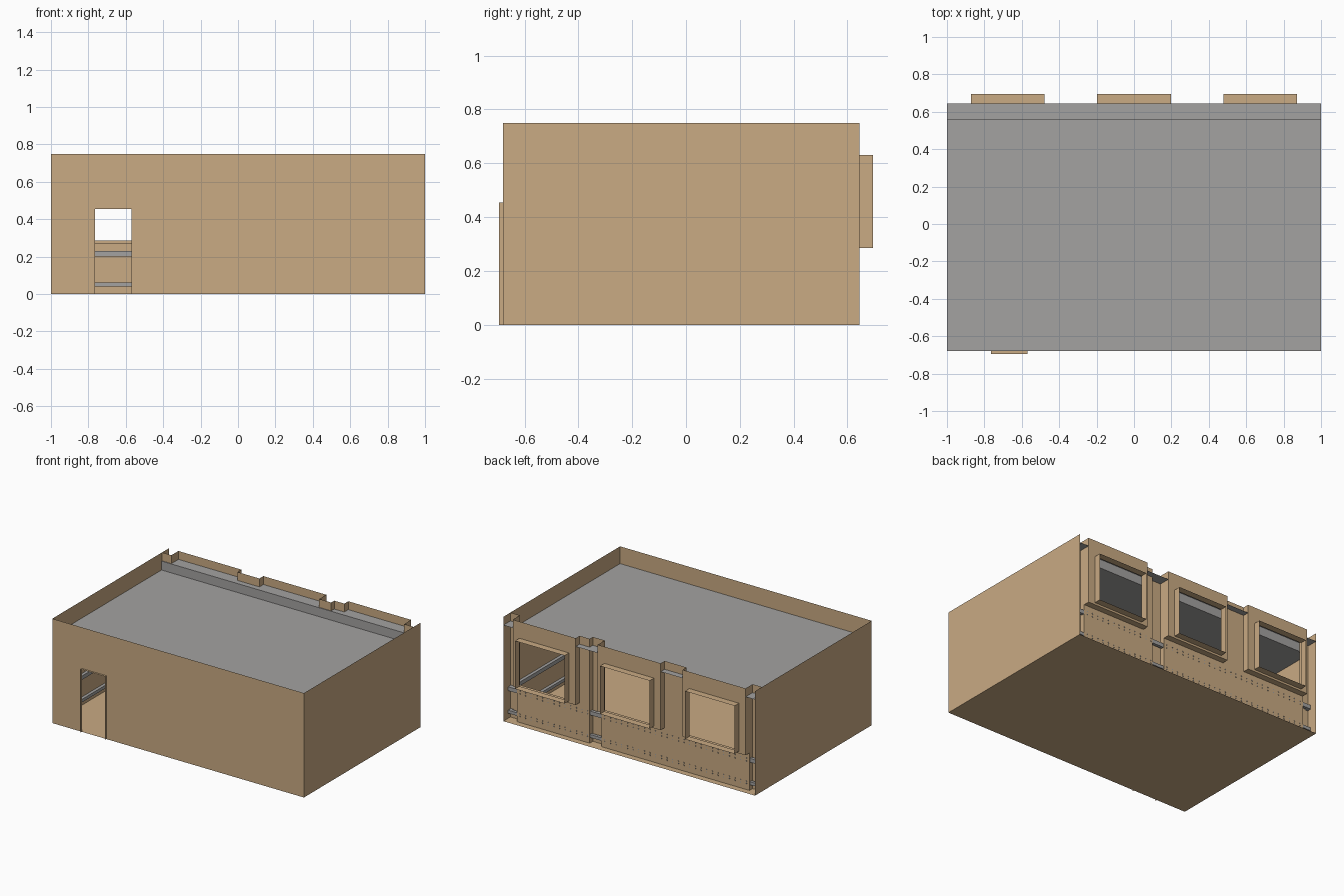
import bpy, bmesh

if "Cube" in bpy.data.objects:
    bpy.data.objects.remove(bpy.data.objects["Cube"])

def material(name, rgb):
    m = bpy.data.materials.new(name)
    m.diffuse_color = (*rgb, 1)
    m.use_nodes = True
    m.node_tree.nodes["Principled BSDF"].inputs["Base Color"].default_value = m.diffuse_color
    return m

TAN = material("tan_wall", (0.585, 0.405, 0.228))
GREY = material("grey_panel", (0.37, 0.362, 0.354))

FRONT, BACK = -0.68, 0.645        # room depth limits
GAP, NICHE = 0.60, 0.565          # stepped planes of the back wall
TOP, SILL = 0.75, 0.27            # wall top, underside of the bays
STEP_Y, LOW, HIGH = 0.56, 0.626, 0.69   # ceiling step
BAYS = (-0.675, 0.0, 0.675)
BAY_W, WIN_W, WIN_0, WIN_1 = 0.25, 0.197, 0.285, 0.63
N0, N1 = 0.25, 0.345              # niche beside the middle bay

def make(name, quads, mat):
    """Welded sheet object from a list of quads."""
    bm = bmesh.new()
    for q in quads:
        bm.faces.new([bm.verts.new(p) for p in q])
    bmesh.ops.remove_doubles(bm, verts=bm.verts, dist=1e-5)
    me = bpy.data.meshes.new(name)
    bm.to_mesh(me)
    bm.free()
    me.materials.append(mat)
    ob = bpy.data.objects.new(name, me)
    bpy.context.collection.objects.link(ob)
    return ob

def wall(path, z0, z1):
    """Upright quads along a plan path."""
    return [[(*a, z0), (*b, z0), (*b, z1), (*a, z1)] for a, b in zip(path, path[1:])]

def flat(x0, x1, y0, y1, z):
    return [[(x0, y0, z), (x1, y0, z), (x1, y1, z), (x0, y1, z)]]

def box(x0, x1, y0, y1, z0, z1):
    ring = [(x0, y0), (x1, y0), (x1, y1), (x0, y1), (x0, y0)]
    return wall(ring, z0, z1) + flat(x0, x1, y0, y1, z1) + \
        [flat(x0, x1, y0, y1, z0)[0][::-1]]

def holed(x0, x1, a, b, y, z0, z1, c, d):
    """Upright sheet with a rectangular hole a..b, c..d."""
    q = wall([(x0, y), (a, y)], z0, z1) + wall([(b, y), (x1, y)], z0, z1)
    q += wall([(a, y), (b, y)], d, z1)
    if c > z0:
        q += wall([(a, y), (b, y)], z0, c)
    return q

# floor and stepped ceiling
make("floor", [flat(-1, 1, FRONT, BACK, 0)[0][::-1]], TAN)
make("ceiling", flat(-1, 1, FRONT, STEP_Y, LOW)
     + wall([(-1, STEP_Y), (1, STEP_Y)], LOW, HIGH)
     + flat(-1, 1, STEP_Y, BACK, HIGH), GREY)

# side walls
for s, name in ((-1, "left_wall"), (1, "right_wall")):
    make(name, wall([(s, FRONT * s), (s, BACK)] if s > 0 else [(s, BACK), (s, FRONT)], 0, TOP)
         if s < 0 else wall([(s, FRONT), (s, BACK)], 0, TOP), TAN)

# front wall with door opening and shallow door lining
D0, D1, DH = -0.765, -0.57, 0.455
make("front_wall", holed(-1, 1, D0, D1, FRONT, 0, TOP, 0, DH), TAN)
make("door_lining", wall([(D0, FRONT), (D0, -0.695)], 0, DH)
     + wall([(D1, -0.695), (D1, FRONT)], 0, DH)
     + flat(D0, D1, -0.695, FRONT, DH), TAN)

# lower back wall, stepping in at the niches
lower = [(1, NICHE), (0.925, NICHE), (0.925, GAP), (N1, GAP), (N1, NICHE),
         (N0, NICHE), (N0, GAP), (-0.925, GAP), (-0.925, NICHE), (-1, NICHE)]
make("back_wall_lower", wall(lower, 0, SILL), TAN)

# recessed wall between the bays
upper = wall([(1, NICHE), (0.925, NICHE), (0.925, BACK)], SILL, TOP)
upper += wall([(0.425, BACK), (0.425, GAP), (N1, GAP), (N1, NICHE),
               (N0, NICHE), (N0, BACK)], SILL, TOP)
upper += wall([(-0.25, BACK), (-0.25, GAP), (-0.425, GAP), (-0.425, BACK)], SILL, TOP)
upper += wall([(-0.925, BACK), (-0.925, NICHE), (-1, NICHE)], SILL, TOP)
make("back_wall_upper", upper, TAN)

# window bays with projecting linings
for i, c in enumerate(BAYS):
    x0, x1, a, b = c - BAY_W, c + BAY_W, c - WIN_W, c + WIN_W
    bay = holed(x1, x0, b, a, BACK, SILL, TOP, WIN_0, WIN_1)
    bay += [flat(x0, x1, GAP, BACK, SILL)[0][::-1]]
    make(f"window_bay_{i + 1}", bay, TAN)
    out = 0.695
    make(f"window_lining_{i + 1}", wall([(a, out), (a, BACK)], WIN_0, WIN_1)
         + wall([(b, BACK), (b, out)], WIN_0, WIN_1)
         + flat(a, b, BACK, out, WIN_1) + flat(a, b, BACK, out, WIN_0), TAN)

# horizontal rails around the inside, bridging the niches
for name, z0, z1 in (("lower_rail", 0.04, 0.062), ("upper_rail", 0.202, 0.23)):
    make(name + "_back", box(-0.995, 0.995, 0.575, 0.597, z0, z1), GREY)
    for s, side in ((-1, "left"), (1, "right")):
        x = sorted((s * 0.975, s * 0.997))
        make(f"{name}_{side}", box(*x, FRONT + 0.01, 0.575, z0, z1), GREY)

# small fixings through the lower back wall
bolts = []
for z in (0.043, 0.06, 0.205, 0.227):
    for k in range(41):
        x = -0.9 + 0.045 * k
        if not N0 - 0.01 < x < N1 + 0.01:
            bolts += box(x - 0.003, x + 0.003, GAP, GAP + 0.003, z - 0.003, z + 0.003)
make("wall_fixings", bolts, GREY)
